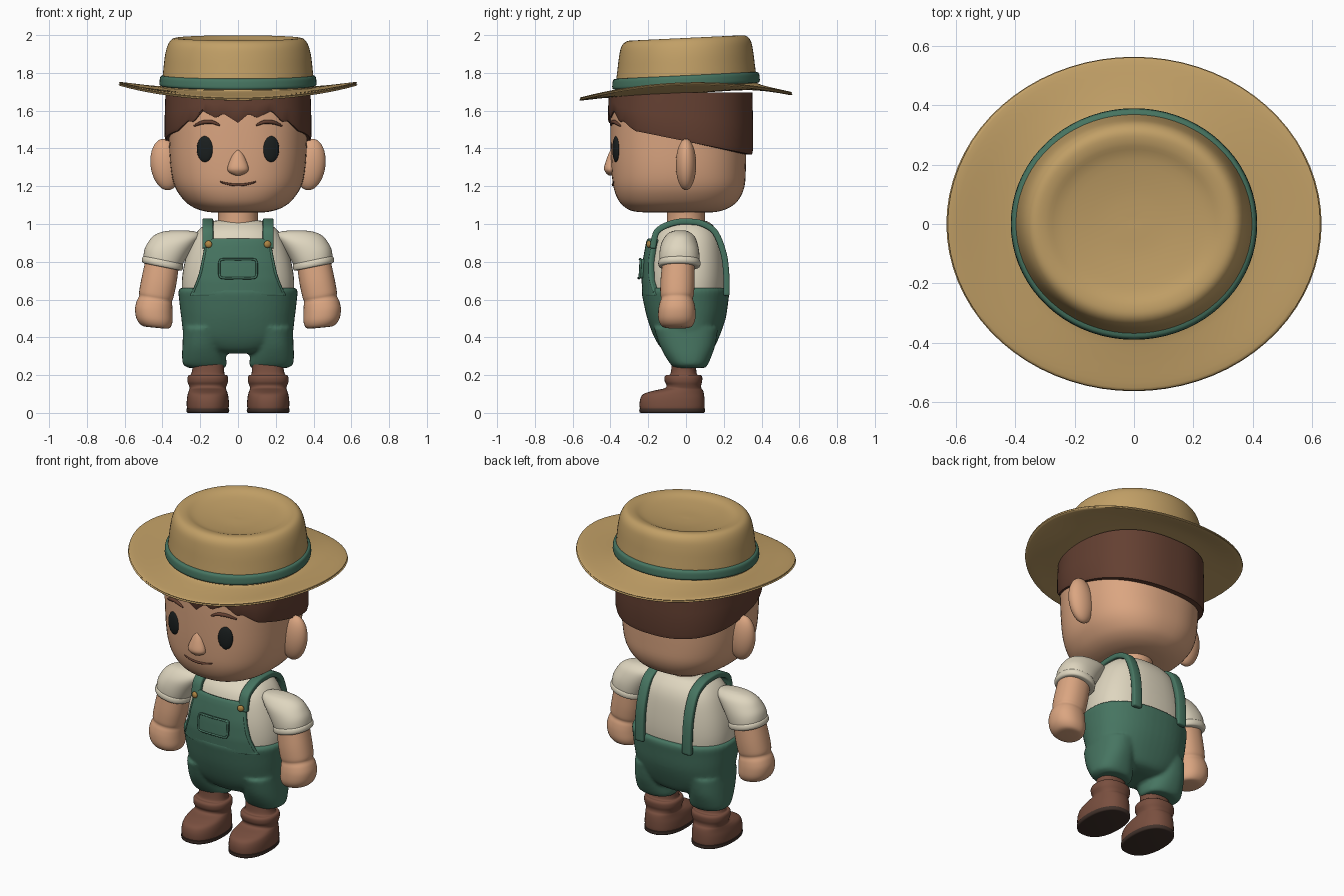
import bpy, bmesh, math
from mathutils import Matrix, Vector

if "Cube" in bpy.data.objects:
    bpy.data.objects.remove(bpy.data.objects["Cube"])


def material(name, r, g, b):
    m = bpy.data.materials.new(name)
    m.diffuse_color = [(c / 255) ** 2.2 for c in (r, g, b)] + [1]
    m.use_nodes = True
    m.node_tree.nodes["Principled BSDF"].inputs["Base Color"].default_value = m.diffuse_color
    return m


SKIN, HAIR = material("skin", 218, 164, 128), material("hair_brown", 100, 66, 53)
STRAW, GREEN = material("straw", 192, 158, 102), material("green", 72, 116, 97)
CREAM, BOOT = material("cream", 222, 213, 190), material("boot_brown", 120, 80, 65)
SOLE, DARK = material("sole_dark", 66, 52, 46), material("eye_dark", 32, 36, 36)
BRASS = material("brass", 176, 134, 70)


def make(name, bm, mat, mirror=False, angle=50):
    bmesh.ops.recalc_face_normals(bm, faces=bm.faces)
    me = bpy.data.meshes.new(name)
    bm.to_mesh(me)
    bm.free()
    me.materials.append(mat)
    me.polygons.foreach_set("use_smooth", [True] * len(me.polygons))
    me.set_sharp_from_angle(angle=math.radians(angle))
    ob = bpy.data.objects.new(name, me)
    bpy.context.collection.objects.link(ob)
    if mirror:
        ob.modifiers.new("Mirror", 'MIRROR').use_mirror_merge = False
    return ob


def spline(rows, k=4):
    """Catmull-Rom through rows of numbers."""
    out = []
    for i in range(len(rows) - 1):
        q = [rows[max(0, min(len(rows) - 1, i + d))] for d in (-1, 0, 1, 2)]
        for s in range(k):
            t = s / k
            out.append(tuple(0.5 * (2 * b + (c - a) * t + (2 * a - 5 * b + 4 * c - d) * t * t
                                    + (3 * b - a - 3 * c + d) * t ** 3) for a, b, c, d in zip(*q)))
    return out + [tuple(rows[-1])]


def bridge(bm, rings, cap=True):
    vs = [[bm.verts.new(p) for p in r] for r in rings]
    n = len(vs[0])
    for a, b in zip(vs, vs[1:]):
        for i in range(n):
            bm.faces.new((a[i], a[(i + 1) % n], b[(i + 1) % n], b[i]))
    if cap:
        bm.faces.new(vs[0])
        bm.faces.new(vs[-1])


def sgnpow(v, e):
    return math.copysign(abs(v) ** e, v)


def loft_rings(rows, n=2.0, seg=48, k=4):
    """Row: z, centre x, radius x, front y, back y, tilt x, tilt y, saddle."""
    rows = [tuple(r) + (0,) * (8 - len(r)) for r in rows]
    rings = []
    for z, cx, rx, y0, y1, tx, ty, sd in (spline(rows, k) if k > 1 else rows):
        ring = []
        for i in range(seg):
            a = math.tau * i / seg
            c, s = sgnpow(math.cos(a), 2 / n), sgnpow(math.sin(a), 2 / n)
            ring.append((cx + rx * c, (y0 + y1) / 2 + (y1 - y0) / 2 * s,
                         z + tx * c + ty * s + sd * math.cos(2 * a)))
        rings.append(ring)
    return rings


def loft(name, rows, mat, n=2.0, mirror=False, seg=48, k=4):
    bm = bmesh.new()
    bridge(bm, loft_rings(rows, n, seg, k))
    return make(name, bm, mat, mirror)


def front_y(rows, n, x, z):
    """Front surface of a loft at x, z."""
    for a, b in zip(rows, rows[1:]):
        if a[0] <= z <= b[0]:
            t = (z - a[0]) / (b[0] - a[0])
            rx, y0, y1 = (a[j] + (b[j] - a[j]) * t for j in (2, 3, 4))
            u = max(0.0, 1 - min(1, abs(x) / rx) ** n) ** (1 / n)
            return (y0 + y1) / 2 - (y1 - y0) / 2 * u
    return 0


def ball(name, loc, scale, mat, rot=(0, 0, 0), mirror=False):
    bm = bmesh.new()
    m = Matrix.Translation(loc)
    for ang, ax in zip(rot, 'XYZ'):
        m = m @ Matrix.Rotation(ang, 4, ax)
    bmesh.ops.create_uvsphere(bm, u_segments=32, v_segments=20, radius=1,
                              matrix=m @ Matrix.Diagonal((*scale, 1)))
    return make(name, bm, mat, mirror)


def tube(name, pts, r, mat, mirror=False, taper=0.0):
    """Round rod along a path in a near x-z plane."""
    pts = [Vector(p) for p in spline(pts)]
    rings = []
    for i, p in enumerate(pts):
        d = (pts[min(i + 1, len(pts) - 1)] - pts[max(i - 1, 0)]).normalized()
        u = d.cross(Vector((0, 1, 0))).normalized()
        v = d.cross(u)
        rr = r * (1 - taper * abs(2 * i / (len(pts) - 1) - 1) ** 2)
        rings.append([p + rr * (u * math.cos(j * math.tau / 8) + v * math.sin(j * math.tau / 8)) for j in range(8)])
    bm = bmesh.new()
    bridge(bm, rings)
    return make(name, bm, mat, mirror)


def sheet(name, grid, mat, thick, mirror=False):
    bm = bmesh.new()
    vs = [[bm.verts.new(p) for p in r] for r in grid]
    for a, b in zip(vs, vs[1:]):
        for i in range(len(a) - 1):
            bm.faces.new((a[i], a[i + 1], b[i + 1], b[i]))
    ob = make(name, bm, mat, mirror)
    so = ob.modifiers.new("Solidify", 'SOLIDIFY')
    so.thickness, so.offset = thick, 0
    be = ob.modifiers.new("Bevel", 'BEVEL')
    be.width, be.segments = thick * 0.25, 2
    return ob


# Head and neck
HEAD = [(1.06, 0, .12, -.2, .12), (1.068, 0, .18, -.28, .18), (1.09, 0, .24, -.325, .235),
        (1.13, 0, .29, -.36, .28), (1.2, 0, .335, -.385, .31), (1.3, 0, .357, -.395, .317),
        (1.45, 0, .366, -.4, .32), (1.6, 0, .37, -.4, .325), (1.69, 0, .36, -.39, .32)]
loft("head", HEAD, SKIN, 2.4, seg=64)
loft("neck", [(.98, 0, .11, -.1, .1), (1.03, 0, .105, -.1, .1), (1.09, 0, .11, -.1, .1)], SKIN)
ball("ear", (.383, 0, 1.315), (.08, .054, .137), SKIN, (0, .12, 0), True)
loft("nose", [(1.257, 0, .015, -.41, -.36), (1.272, 0, .046, -.425, -.36), (1.295, 0, .056, -.434, -.36),
              (1.34, 0, .042, -.422, -.36), (1.375, 0, .026, -.408, -.36), (1.393, 0, .01, -.398, -.36)], SKIN, seg=24)

# Face details laid on the head
on_head = lambda x, z, d=0.0: (x, front_y(HEAD, 2.4, x, z) - d, z)
ball("eye", on_head(.175, 1.397), (.044, .016, .069), DARK, (0, 0, .25), True)
tube("eyebrow", [on_head(x, z, .004) for x, z in ((.095, 1.522), (.14, 1.54), (.19, 1.537), (.235, 1.518))],
     .011, HAIR, True, .7)
tube("mouth", [on_head(x, 1.207 + 1.9 * x * x, .001) for x in (-.095, -.06, -.02, .02, .06, .095)], .007, HAIR, taper=.5)

# Hair shell with a jagged fringe and a sloping hem toward the back
FRINGE = [(-.33, 1.49), (-.27, 1.545), (-.24, 1.54), (-.19, 1.6), (-.12, 1.56), (-.08, 1.585), (0, 1.535),
          (.06, 1.585), (.1, 1.56), (.18, 1.6), (.24, 1.54), (.27, 1.545), (.33, 1.49)]


def hem(x, y):
    if y < 0 and abs(x) < .33:
        for (xa, za), (xb, zb) in zip(FRINGE, FRINGE[1:]):
            if xa <= x <= xb:
                return za + (zb - za) * (x - xa) / (xb - xa)
    return 1.438 - .2 * y


base = loft_rings([(0, 0, .388, -.412, .355)], 2.4, 144, 1)[0]
rings = []
for scale, t in ((.9, 1), (.9, 0), (.985, 0), (1, .08), (1, .5), (.99, 1)):
    rings.append([(x * scale, (y + .028) * scale - .028, hem(x, y) * (1 - t) + 1.695 * t) for x, y, _ in base])
bm = bmesh.new()
bridge(bm, rings)
make("hair", bm, HAIR, angle=40)

# Straw hat: saddle-shaped brim, tilted crown, dented top
H = [(.3, .3, 1.69, .02, 0), (.45, .43, 1.695, .02, .008), (.618, .553, 1.70, .014, .032),
     (.626, .559, 1.709, .014, .032), (.618, .553, 1.718, .014, .032), (.5, .46, 1.716, .017, .012),
     (.41, .385, 1.722, .02, 0), (.403, .376, 1.74, .02, 0), (.395, .365, 1.82, .02, 0), (.385, .355, 1.9, .018, 0),
     (.368, .342, 1.955, .016, 0), (.342, .315, 1.982, .015, 0), (.3, .275, 1.982, .013, 0),
     (.24, .22, 1.963, .01, 0), (.12, .11, 1.948, .005, 0), (.01, .01, 1.945, 0, 0)]
hat_rows = lambda t: [(z, 0, rx, -ry, ry, 0, ty, sd) for rx, ry, z, ty, sd in t]
loft("straw_hat", hat_rows(H), STRAW, seg=72)
loft("hat_band", hat_rows([(.39, .37, 1.728, .018, 0), (.413, .388, 1.734, .018, 0), (.415, .39, 1.755, .018, 0),
                           (.409, .384, 1.782, .018, 0), (.385, .36, 1.788, .018, 0)]), GREEN, seg=72)
tube_rim = [(1.709, 0, .62, -.553, .553, 0, .014, .032)]

# Shirt body
TORSO = [(.6, 0, .295, -.2, .2), (.7, 0, .297, -.205, .207), (.8, 0, .282, -.2, .203), (.9, 0, .25, -.182, .19),
         (.96, 0, .215, -.155, .168), (1.0, 0, .17, -.11, .135), (1.015, 0, .135, -.08, .11), (1.02, 0, .09, -.06, .08)]
loft("shirt", TORSO, CREAM, 2.4)

# Sleeve, cuff, arm and hand
loft("sleeve", [(.775, .4, .09, -.13, .06, .02), (.8, .398, .102, -.14, .07, .02), (.85, .38, .115, -.14, .07, .015),
                (.9, .35, .128, -.13, .06), (.935, .325, .125, -.11, .045), (.957, .312, .095, -.085, .02),
                (.966, .31, .04, -.055, -.005)], CREAM, 2.2, True)
loft("sleeve_cuff", [(.772, .4, .09, -.13, .06, .018), (.775, .4, .104, -.142, .072, .02), (.79, .4, .109, -.147, .077, .02),
                     (.808, .398, .105, -.143, .073, .02), (.812, .398, .09, -.13, .06, .018)], CREAM, 2.2, True)
loft("arm", [(.45, .43, .04, -.09, 0, .004), (.457, .435, .075, -.125, .03, .006), (.49, .442, .095, -.145, .048, .008),
             (.54, .446, .099, -.147, .05, .01), (.58, .442, .094, -.14, .044, .012), (.605, .436, .087, -.132, .036, .014),
             (.63, .432, .091, -.136, .042, .015), (.7, .418, .092, -.135, .046, .016), (.8, .4, .088, -.125, .045, .016)],
     SKIN, 2.2, True)

# Overall trousers: hips and two legs fused into one skin
HIPS = [(.315, 0, .1, -.08, .09), (.335, 0, .19, -.125, .14), (.4, 0, .28, -.168, .175), (.5, 0, .3, -.205, .21),
        (.6, 0, .312, -.228, .225), (.645, 0, .316, -.235, .23), (.662, 0, .305, -.225, .222)]
LEG = [(.238, .165, .095, -.06, .1), (.255, .175, .115, -.08, .115), (.3, .18, .116, -.11, .135),
       (.36, .182, .112, -.14, .155), (.45, .17, .12, -.17, .17)]
bm = bmesh.new()
bridge(bm, loft_rings(HIPS, 2.3))
for s in (1, -1):
    bridge(bm, loft_rings([(z, s * cx, rx, a, b) for z, cx, rx, a, b in LEG], 2.3))
trousers = make("overall_trousers", bm, GREEN)
rm = trousers.modifiers.new("Remesh", 'REMESH')
rm.mode, rm.voxel_size, rm.use_smooth_shade = 'VOXEL', .01, True
sm = trousers.modifiers.new("Smooth", 'SMOOTH')
sm.factor, sm.iterations = .5, 5

# Bib, its hems and pocket follow the shirt front
on_shirt = lambda x, z, d: (x, front_y(TORSO, 2.4, x, z) - d, z)


def panel(name, rows, d, thick):
    sheet(name, [[on_shirt(w * (i / 8 - 1), z, d) for i in range(17)] for z, w in rows], GREEN, thick)


panel("bib", spline([(.62, .25), (.66, .23), (.72, .208), (.82, .185), (.92, .168)]), .016, .028)
tube("bib_side_hem", [on_shirt(w, z, .026) for z, w in ((.64, .235), (.72, .203), (.82, .18), (.915, .163))], .009, GREEN, True)
panel("pocket", [(.712, .09), (.722, .1), (.77, .1), (.805, .1), (.815, .09)], .036, .022)
tube("pocket_hem", [on_shirt(x, z, .047) for x, z in ((0, .714), (.08, .714), (.097, .727), (.099, .765),
                                                      (.097, .801), (.08, .813), (0, .813))], .006, GREEN, True)

# Shoulder straps and buttons
PATH = [(-.175, .87), (-.168, .92), (-.145, .97), (-.06, 1.008), (.03, 1.012), (.09, 1.0), (.155, .955),
        (.2, .84), (.214, .72), (.214, .62)]
sheet("shoulder_strap", [[(.16 + u, y, z) for u in (-.029, 0, .029)] for y, z in spline(PATH)], GREEN, .032, True)
ball("strap_button", (.156, -.197, .893), (.019, .012, .019), BRASS, (0, 0, .3), True)

# Boots
loft("boot", [(.012, .16, .105, -.238, .092), (.03, .16, .111, -.245, .098), (.07, .16, .111, -.243, .098),
              (.1, .16, .106, -.225, .095), (.118, .16, .1, -.17, .09), (.13, .16, .096, -.115, .082),
              (.145, .16, .1, -.103, .08), (.165, .16, .107, -.112, .085), (.188, .16, .107, -.114, .086),
              (.2, .16, .1, -.105, .078), (.203, .16, .09, -.085, .06), (.23, .158, .084, -.078, .054),
              (.28, .158, .084, -.075, .055)], BOOT, 2.3, True)
loft("boot_sole", [(0, .16, .104, -.238, .092), (.004, .16, .112, -.246, .1), (.022, .16, .113, -.247, .1),
                   (.026, .16, .1, -.235, .09)], SOLE, 2.3, True, k=2)
